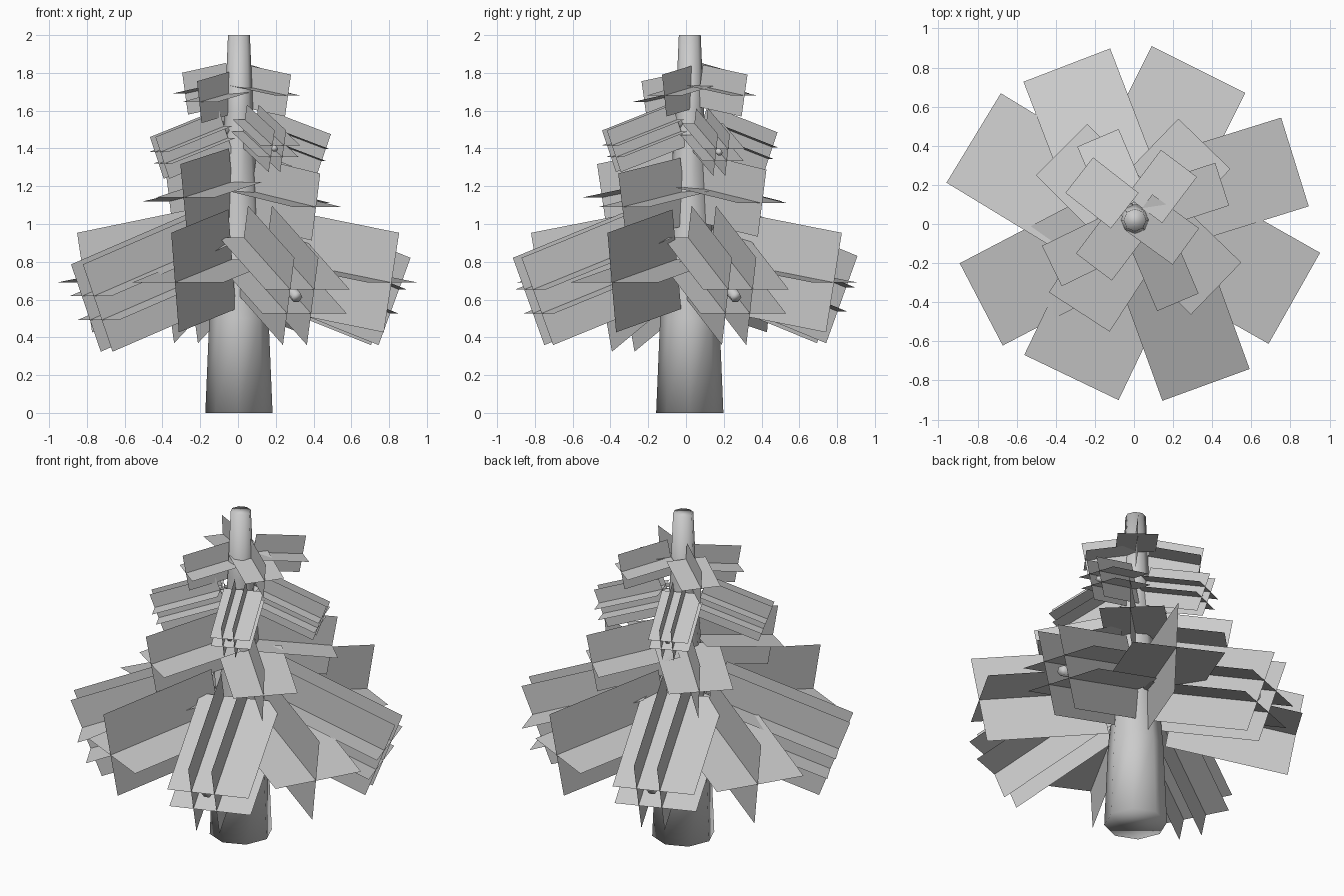
import bpy, bmesh
from math import radians, cos, sin, pi
from mathutils import Vector

if "Cube" in bpy.data.objects:
    bpy.data.objects.remove(bpy.data.objects["Cube"])


def make_object(name, bm, smooth=False):
    mesh = bpy.data.meshes.new(name)
    bm.to_mesh(mesh)
    bm.free()
    for p in mesh.polygons:
        p.use_smooth = smooth
    ob = bpy.data.objects.new(name, mesh)
    bpy.context.collection.objects.link(ob)


def tube(name, rings, sides, u, v):
    # lofted tube with capped ends; rings are (centre, radius)
    bm = bmesh.new()
    loops = [[bm.verts.new(c + r * (cos(2 * pi * i / sides) * u + sin(2 * pi * i / sides) * v))
              for i in range(sides)] for c, r in rings]
    for a, b in zip(loops, loops[1:]):
        for i in range(sides):
            j = (i + 1) % sides
            bm.faces.new((a[i], a[j], b[j], b[i]))
    bm.faces.new(loops[0][::-1])
    bm.faces.new(loops[-1])
    make_object(name, bm, True)


def branch(name, end, yaw, tilt, length, width, height, shift, gap=0, stick=0):
    # crossed flat cards running back from the outer end; gap > 0 doubles them
    y, t = radians(yaw), radians(tilt)
    out = Vector((cos(y) * cos(t), sin(y) * cos(t), -sin(t)))
    side = Vector((-sin(y), cos(y), 0))
    up = out.cross(side)
    end = Vector(end)
    core = end - side * shift
    bm = bmesh.new()
    for o, across, size, normal in ((end, side, width, up), (core, up, height, side)):
        for off in ((-gap / 2, gap / 2) if gap else (0,)):
            p = o + normal * off
            h = across * (size / 2)
            q = out * length
            bm.faces.new([bm.verts.new(c) for c in (p - h, p + h, p + h - q, p - h - q)])
    make_object(name + "_needles", bm)
    if stick:
        tube(name + "_stick", [(core - out * (length + 0.05), stick * 1.3),
                               (core - out * length * 0.08, stick)], 6, side, up)


# trunk
trunk = [(0, 0.178), (0.5, 0.157), (1.0, 0.115), (1.6, 0.075), (2.0, 0.058)]
tube("trunk", [(Vector((0.005, 0.02, z)), r) for z, r in trunk], 8,
     Vector((1, 0, 0)), Vector((0, 1, 0)))

# tiers: outer end x, y, z and heading of each branch
low_single = [(0.33, 0.79, 0.69, 63.4), (0.82, -0.38, 0.69, -29.5),
              (-0.32, -0.785, 0.69, 244.4), (-0.82, 0.44, 0.69, 148.7)]
low_double = [(0.80, 0.31, 0.59, 17.3), (0.36, -0.80, 0.59, -70),
              (-0.76, -0.40, 0.555, 207.6), (-0.335, 0.79, 0.60, 111)]
mid_single = [(0.36, 0.41, 1.11, 46), (0.42, -0.33, 1.09, -44),
              (-0.28, -0.45, 1.14, 237), (-0.37, 0.38, 1.12, 135)]
high_double = [(0.44, 0.20, 1.365, 18), (0.22, -0.39, 1.385, -67),
               (-0.41, -0.21, 1.35, 206), (-0.18, 0.43, 1.375, 113)]
top_single = [(0.23, 0.31, 1.68, 53), (0.265, -0.115, 1.68, -36),
              (-0.205, -0.22, 1.645, 233), (-0.28, 0.25, 1.69, 142)]
tiers = [("low_branch", low_single, 10, 0.71, 0.535, 0.535, 0.015, 0, 0),
         ("low_twin_branch", low_double, 21, 0.77, 0.475, 0.495, 0.03, 0.135, 0.03),
         ("middle_branch", mid_single, 10, 0.48, 0.37, 0.36, 0.01, 0, 0),
         ("high_twin_branch", high_double, 20, 0.40, 0.23, 0.235, 0.012, 0.066, 0.016),
         ("top_branch", top_single, 10, 0.30, 0.23, 0.225, 0, 0, 0)]
for name, rows, tilt, *rest in tiers:
    for i, (x, y, z, yaw) in enumerate(rows):
        branch(f"{name}_{i + 1}", (x, y, z), yaw, tilt, *rest)
